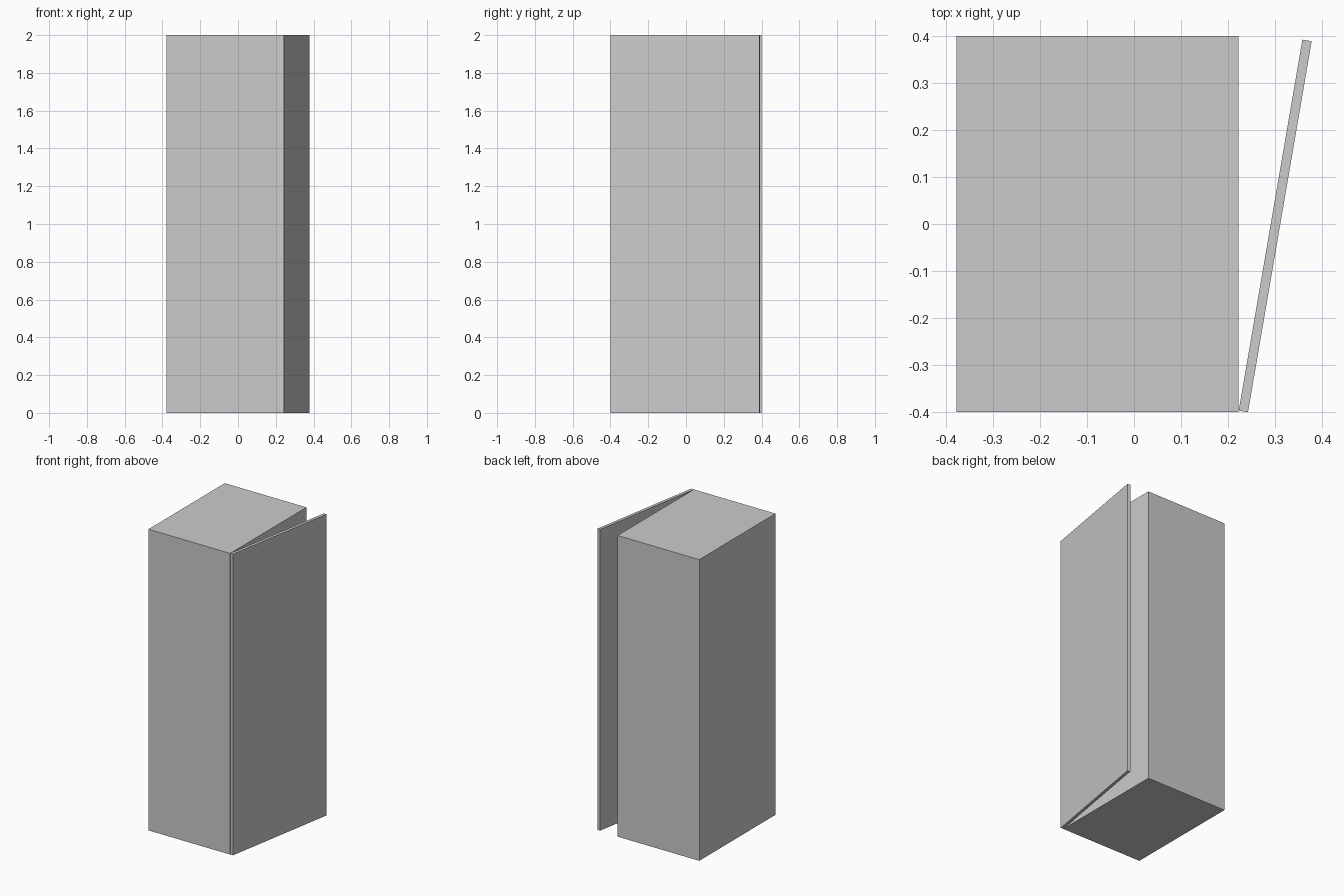
import bpy
import bmesh
from mathutils import Matrix, Vector

if "Cube" in bpy.data.objects:
    bpy.data.objects.remove(bpy.data.objects["Cube"])


def box(name, low, high):
    """Axis-aligned box between two corners, origin at world zero."""
    low, high = Vector(low), Vector(high)
    bm = bmesh.new()
    bmesh.ops.create_cube(bm, size=1)
    bmesh.ops.scale(bm, vec=high - low, verts=bm.verts)
    bmesh.ops.translate(bm, vec=(low + high) / 2, verts=bm.verts)
    mesh = bpy.data.meshes.new(name)
    bm.to_mesh(mesh)
    bm.free()
    obj = bpy.data.objects.new(name, mesh)
    bpy.context.collection.objects.link(obj)
    return obj


# Closed cabinet body
box("cabinet_body", (-0.3775, -0.4, 0), (0.2225, 0.4, 2))

# Thin side door, hinged at the front corner and swung slightly open
door = box("side_door", (0, 0, 0), (0.02, 0.8, 2))
door.data.transform(Matrix.Rotation(-0.17, 4, 'Z'))
door.location = (0.2226, -0.3966, 0)
